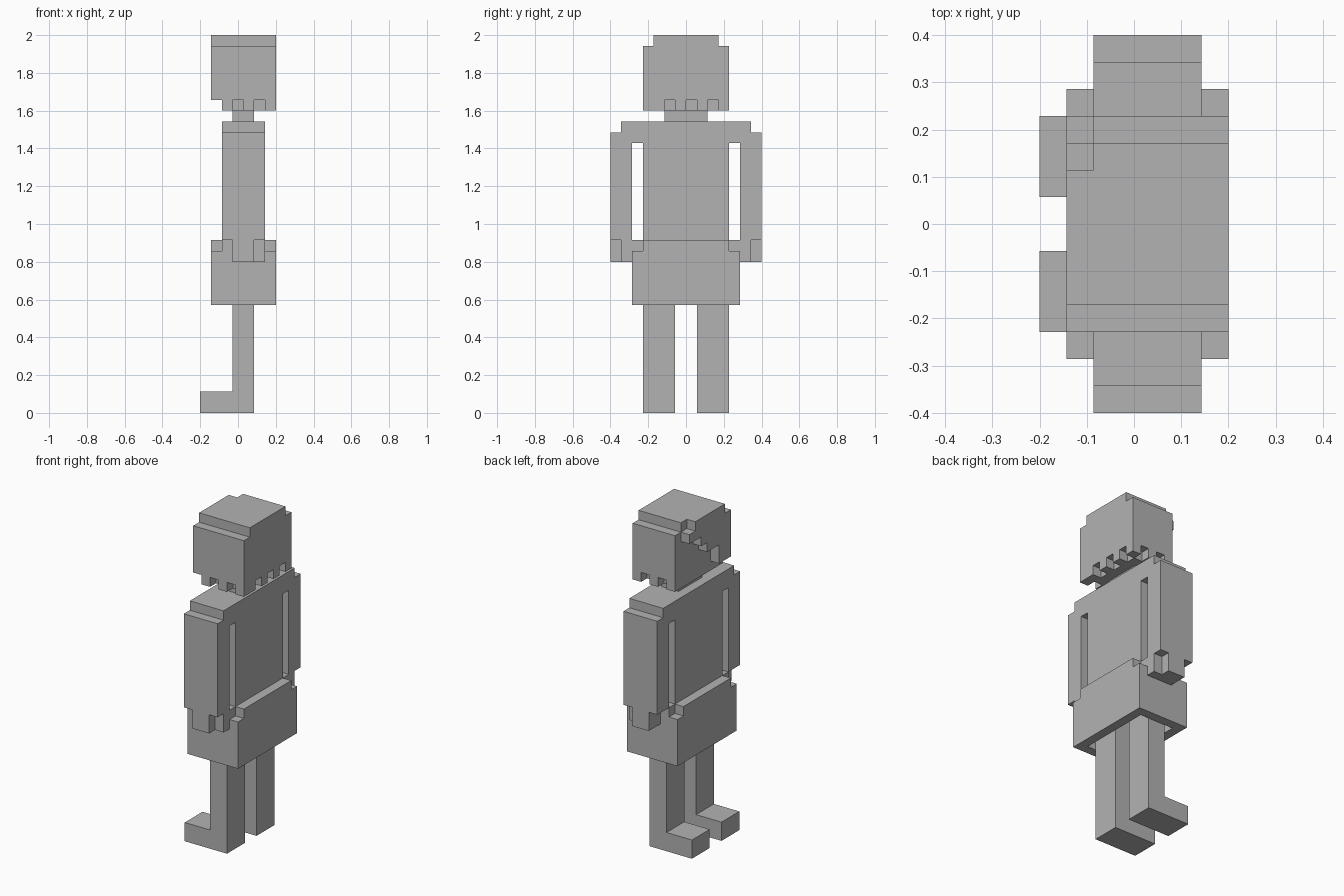
import bpy
import bmesh
from mathutils import Vector

UNIT = 2 / 35                      # edge of one block
ORIGIN = Vector((3.5, 7, 0))       # grid centre, the figure looks along -x
WIDTH = 14                         # blocks across the shoulders

cube = bpy.data.objects.get("Cube")
if cube:
    bpy.data.objects.remove(cube, do_unlink=True)

grey = bpy.data.materials.new("plain_grey")
grey.use_nodes = True
colour = (0.45, 0.45, 0.45, 1)
grey.diffuse_color = colour
grey.node_tree.nodes["Principled BSDF"].inputs["Base Color"].default_value = colour


def part(name, boxes, mirrored=False):
    """Object made of blocks given as x, y and z ranges on the grid."""
    boxes = list(boxes)
    if mirrored:
        boxes += [(x, (WIDTH - y[1], WIDTH - y[0]), z) for x, y, z in boxes]
    bm = bmesh.new()
    for box in boxes:
        low, high = (Vector(corner) for corner in zip(*box))
        verts = bmesh.ops.create_cube(bm, size=1)["verts"]
        for v in verts:
            local = Vector(c * s for c, s in zip(v.co, high - low))
            v.co = ((low + high) / 2 + local - ORIGIN) * UNIT
    mesh = bpy.data.meshes.new(name)
    bm.to_mesh(mesh)
    bm.free()
    mesh.materials.append(grey)
    obj = bpy.data.objects.new(name, mesh)
    bpy.context.collection.objects.link(obj)


# Legs reach up inside the hollow skirt
part("legs", [((3, 5), (3, 6), (0, 14))], mirrored=True)
part("feet", [((0, 3), (3, 6), (0, 2))], mirrored=True)

# Skirt: closed top, open underside, raised middle
part("skirt_top", [
    ((1, 7), (2, 12), (14, 15)),
    ((1, 7), (3, 11), (15, 16)),
    ((2, 6), (2, 12), (15, 16)),
])
part("skirt_walls", [
    ((1, 2), (2, 12), (10, 14)),
    ((6, 7), (2, 12), (10, 14)),
    ((2, 6), (2, 3), (10, 14)),
    ((2, 6), (11, 12), (10, 14)),
])

# Upper body
part("torso", [((2, 6), (3, 11), (16, 27))])
part("shoulders", [((2, 6), (1, 3), (25, 27))], mirrored=True)
part("arms", [
    ((2, 6), (0, 1), (16, 26)),
    ((2, 6), (1, 2), (16, 25)),
], mirrored=True)
part("hands", [((3, 5), (0, 2), (14, 16))], mirrored=True)
part("thumbs", [((5, 6), (1, 2), (14, 16))], mirrored=True)
part("neck", [((3, 5), (5, 9), (27, 28))])

# Head with narrower crown
part("head", [
    ((2, 7), (3, 11), (29, 34)),
    ((2, 7), (4, 10), (34, 35)),
    ((2, 6), (4, 10), (28, 29)),
])

# Ragged hair ends along both sides and the back
part("side_hair_ends", [((x, x + 1), (3, 4), (28, 29)) for x in (2, 4, 6)], mirrored=True)
part("back_hair_ends", [((6, 7), y, (28, 29)) for y in ((4, 5), (6, 7), (8, 9))])

# Fringe swept down to one side in steps: (y range, bottom, top)
fringe = [
    ((3, 4), 29, 34), ((4, 5), 29, 35), ((5, 7), 31, 35),
    ((7, 8), 32, 35), ((8, 9), 33, 35), ((9, 10), 33, 34),
]
part("fringe", [((1, 2), y, (low, high)) for y, low, high in fringe])
